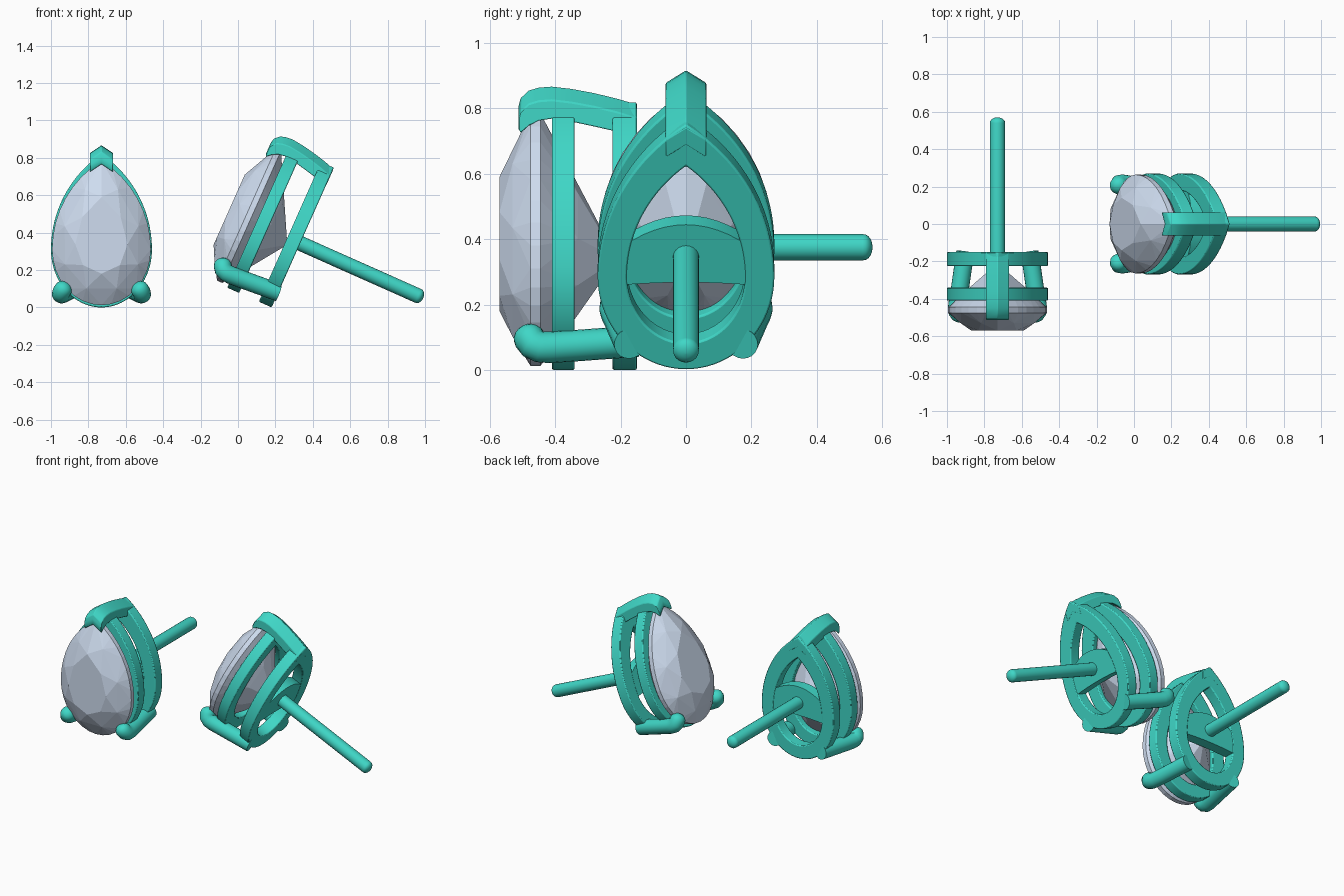
import bpy, bmesh, math
from mathutils import Vector, Matrix

if "Cube" in bpy.data.objects:
    bpy.data.objects.remove(bpy.data.objects["Cube"])

def material(name, rgb):
    m = bpy.data.materials.new(name)
    m.diffuse_color = (*rgb, 1)
    m.use_nodes = True
    m.node_tree.nodes["Principled BSDF"].inputs["Base Color"].default_value = m.diffuse_color
    return m

METAL = material("green_metal", (0.05, 0.68, 0.57))
STONE = material("pale_stone", (0.62, 0.72, 0.87))
parts = []

def finish(name, bm, mat, smooth=True, bevel=0):
    bmesh.ops.recalc_face_normals(bm, faces=bm.faces)
    me = bpy.data.meshes.new(name)
    for f in bm.faces:
        f.smooth = smooth
    bm.to_mesh(me)
    bm.free()
    if smooth:
        me.set_sharp_from_angle(angle=math.radians(35))
    me.materials.append(mat)
    ob = bpy.data.objects.new(name, me)
    bpy.context.collection.objects.link(ob)
    if bevel:
        b = ob.modifiers.new("soft_edges", "BEVEL")
        b.width, b.segments = bevel, 2
        b.limit_method, b.angle_limit = "ANGLE", math.radians(35)
    parts.append(ob)
    return ob

def pear(a, bottom, tip, n, vc=0.31):
    """Closed pear outline of 4n (x, z) points, starting at the bottom."""
    h = tip - vc
    r = (a * a + h * h) / (2 * a)
    top = math.asin(h / r)
    half = []
    for i in range(n):
        t = i / n * math.pi / 2
        half.append((a * math.sin(t), vc - (vc - bottom) * math.cos(t)))
    for i in range(n + 1):
        p = i / n * top
        half.append((a - r + r * math.cos(p), vc + r * math.sin(p)))
    return half + [(-x, z) for x, z in half[-2:0:-1]]

def loft(bm, loops, closed=False):
    """Skin equal-length vertex loops; cap the ends unless closed on itself."""
    rows = [[bm.verts.new(p) for p in lp] for lp in loops]
    k, n = len(rows), len(rows[0])
    for i in range(k if closed else k - 1):
        a, b = rows[i], rows[(i + 1) % k]
        for j in range(n):
            bm.faces.new((a[j], a[(j + 1) % n], b[(j + 1) % n], b[j]))
    if not closed:
        bm.faces.new(rows[0])
        bm.faces.new(rows[-1])

def pear_ring(name, y0, y1):
    outer, inner = pear(0.27, 0, 0.82, 20), pear(0.18, 0.09, 0.68, 20)
    bm = bmesh.new()
    loft(bm, [[(x, y, z) for x, z in o] for o, y in
              ((outer, y0), (outer, y1), (inner, y1), (inner, y0))], closed=True)
    finish(name, bm, METAL, bevel=0.006)

def tube(name, stations, n=20):
    """Round rod through (x, y, z, radius) stations."""
    pts = [Vector(s[:3]) for s in stations]
    loops = []
    for i, s in enumerate(stations):
        d = (pts[min(i + 1, len(pts) - 1)] - pts[max(i - 1, 0)]).normalized()
        u = d.cross(Vector((1, 0, 0))).normalized()
        v = d.cross(u)
        loops.append([pts[i] + s[3] * (u * math.cos(t) + v * math.sin(t))
                      for t in (2 * math.pi * k / n for k in range(n))])
    bm = bmesh.new()
    loft(bm, loops)
    finish(name, bm, METAL)

def dome(start, direction, radius, length, steps=5):
    """Stations that round off the end of a rod."""
    d = Vector(direction).normalized()
    return [(*(Vector(start) + d * length * math.sin(t)), radius * math.cos(t) + 0.001)
            for t in (i / steps * math.pi / 2 for i in range(1, steps + 1))]

# faceted pear stone: convex hull of table, crown, girdle, pavilion and culet
def stone_loop(n, scale, y, zc, odd=False):
    pts = pear(0.264, 0.012, 0.785, n)
    if odd:
        pts = pts[1::2]
    return [(x * scale, y, zc + (z - zc) * scale) for x, z in pts]

bm = bmesh.new()
for p in (stone_loop(2, 0.53, -0.57, 0.37) + stone_loop(4, 0.80, -0.53, 0.37, True)
          + stone_loop(8, 1, -0.475, 0.37) + stone_loop(8, 1, -0.445, 0.37)
          + stone_loop(4, 0.56, -0.33, 0.34, True) + [(0, -0.21, 0.34)]):
    bm.verts.new(p)
bmesh.ops.convex_hull(bm, input=bm.verts)
bmesh.ops.dissolve_limit(bm, angle_limit=0.02, verts=bm.verts, edges=bm.edges)
finish("stone", bm, STONE, smooth=False)

# front and back setting rings
pear_ring("front_ring", -0.41, -0.34)
pear_ring("back_ring", -0.225, -0.15)

# crossbar with arched edges, carrying the post
N = 12
xs = [-0.195 + 0.39 * i / N for i in range(N + 1)]
edge = [(x, 0.485 - 0.05 * (x / 0.16) ** 2) for x in xs]
edge += [(x, 0.292 - 0.007 * (x / 0.175) ** 2) for x in reversed(xs)]
bm = bmesh.new()
loft(bm, [[(x, y, z) for x, z in edge] for y in (-0.222, -0.152)])
finish("crossbar", bm, METAL)

# ear post with rounded end
tube("post", [(0, -0.2, 0.375, 0.04), (0, 0.54, 0.375, 0.04)]
     + dome((0, 0.54, 0.375), (0, 1, 0), 0.04, 0.03))

# chevron prong over the point: (y, ridge height, lower side height)
rail = [(-0.512, 0.805, 0.735), (-0.505, 0.832, 0.722), (-0.48, 0.855, 0.745),
        (-0.45, 0.864, 0.76), (-0.41, 0.867, 0.766), (-0.35, 0.86, 0.757),
        (-0.28, 0.847, 0.742), (-0.21, 0.83, 0.726), (-0.149, 0.812, 0.71)]
W, D = 0.062, 0.042
bm = bmesh.new()
loft(bm, [[(-W, y, lo), (-W, y, hi - D), (0, y, hi), (W, y, hi - D), (W, y, lo),
           (0, y, min(lo + D, hi - 0.015))] for y, hi, lo in rail])
finish("point_prong", bm, METAL, bevel=0.004)

# two lower round prongs with claws bent over the stone
for side, s in (("left", -1), ("right", 1)):
    path = [(0.172, -0.149, 0.088), (0.20, -0.34, 0.074), (0.213, -0.42, 0.069),
            (0.217, -0.448, 0.071), (0.215, -0.468, 0.080), (0.207, -0.478, 0.094)]
    st = [(s * x, y, z, 0.048) for x, y, z in path]
    tube(side + "_prong", st + dome(st[-1][:3], (-s * 0.5, -0.25, 0.7), 0.048, 0.045))

# second earring: shared meshes, turned sideways and tilted back
place_1 = Matrix.Translation((-0.73, 0, 0))
place_2 = (Matrix.Translation((0.317, 0, -0.061))
           @ Matrix.Rotation(math.radians(24), 4, "Y")
           @ Matrix.Rotation(math.radians(-90), 4, "Z"))
for ob in list(parts):
    twin = ob.copy()
    twin.name = "tilted_" + ob.name
    bpy.context.collection.objects.link(twin)
    ob.matrix_world = place_1
    twin.matrix_world = place_2
